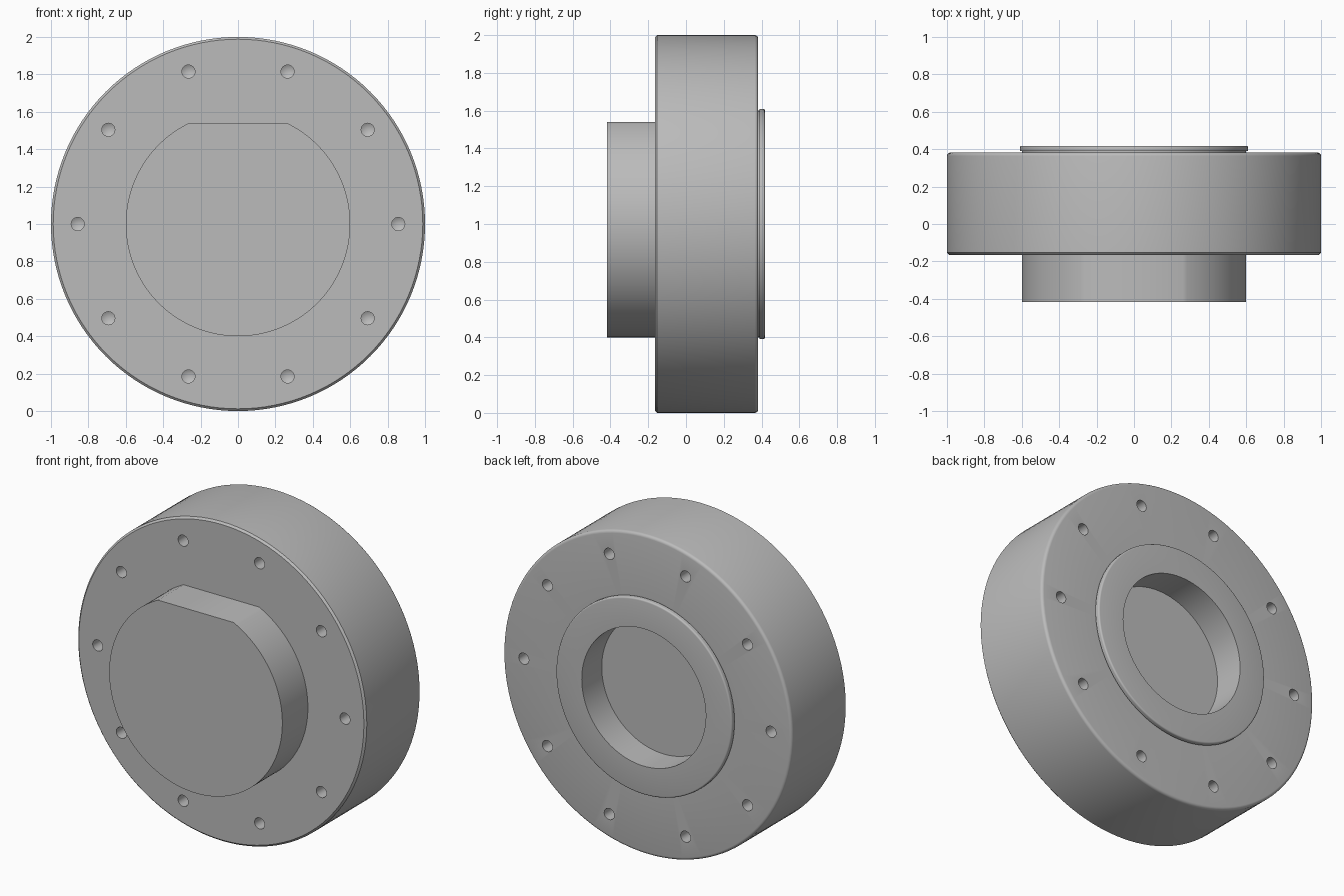
import bpy
import bmesh
from math import cos, sin, pi, radians, sqrt, asin
from mathutils import Matrix, Vector

if "Cube" in bpy.data.objects:
    bpy.data.objects.remove(bpy.data.objects["Cube"])

GREY = (0.5, 0.5, 0.5, 1)
metal = bpy.data.materials.new("plain_grey_metal")
metal.use_nodes = True
metal.diffuse_color = GREY
metal.node_tree.nodes["Principled BSDF"].inputs["Base Color"].default_value = GREY

CENTRE = Vector((0, 0, 1))
SEGMENTS = 128


def finish(name, bm):
    bmesh.ops.remove_doubles(bm, verts=bm.verts, dist=1e-5)
    bmesh.ops.recalc_face_normals(bm, faces=bm.faces)
    mesh = bpy.data.meshes.new(name)
    bm.to_mesh(mesh)
    bm.free()
    mesh.materials.append(metal)
    obj = bpy.data.objects.new(name, mesh)
    bpy.context.collection.objects.link(obj)
    return obj


def smooth(obj):
    bpy.ops.object.select_all(action="DESELECT")
    obj.select_set(True)
    bpy.context.view_layer.objects.active = obj
    bpy.ops.object.shade_smooth_by_angle(angle=radians(30))


def lathe(bm, profile, offset=(0, 0, 0), steps=SEGMENTS):
    """Revolve (radius, y) points about the y axis through the centre."""
    mid = CENTRE + Vector(offset)
    verts = [bm.verts.new(mid + Vector((r, y, 0))) for r, y in profile]
    edges = [bm.edges.new(pair) for pair in zip(verts, verts[1:])]
    bmesh.ops.spin(bm, geom=verts + edges, cent=mid, axis=(0, 1, 0),
                   angle=2 * pi, steps=steps, use_merge=True)


def fillet(radius, y, size, steps=4):
    """Rounded corner running from the rim to the back face."""
    return [(radius - size + size * cos(a), y - size + size * sin(a))
            for a in (i * pi / 2 / steps for i in range(steps + 1))]


# Main disc with chamfered front rim, rounded back rim, collar and recess
FRONT, BACK, END = -0.165, 0.382, 0.418
profile = [(0, FRONT), (0.988, FRONT), (1, FRONT + 0.012)]
profile += fillet(1, BACK, 0.018)
profile += [(0.6, BACK), (0.6, BACK + 0.008), (0.61, BACK + 0.008)]
profile += fillet(0.61, END, 0.01)
profile += [(0.43, END), (0.43, 0.22), (0, 0.22)]
bm = bmesh.new()
lathe(bm, profile)
disc = finish("flange_disc", bm)

# Ring of blind drilled holes on both faces
DRILL, DEPTH, TIP = 0.035, 0.09, 0.02
bm = bmesh.new()
for i in range(10):
    angle = i * pi / 5
    spot = (0.857 * cos(angle), 0, 0.857 * sin(angle))
    for face, way in ((FRONT, 1), (BACK, -1)):
        lathe(bm, [(0, face - way * 0.05), (DRILL, face - way * 0.05),
                   (DRILL, face + way * DEPTH),
                   (0, face + way * (DEPTH + TIP))], spot, 24)
drills = finish("hole_cutter", bm)
drills.hide_render = True
bpy.context.view_layer.objects.active = disc
cut = disc.modifiers.new("holes", "BOOLEAN")
cut.operation = "DIFFERENCE"
cut.solver = "EXACT"
cut.object = drills
bpy.ops.object.modifier_apply(modifier=cut.name)
bpy.data.objects.remove(drills)
smooth(disc)

# Front boss: round with a flat on top
RADIUS, FLAT = 0.6, 0.54
start = asin(FLAT / RADIUS)
sweep = 2 * pi - (pi - 2 * start)
bm = bmesh.new()
ring = []
for i in range(SEGMENTS + 1):
    a = pi - start + sweep * i / SEGMENTS
    ring.append(bm.verts.new(CENTRE + Vector((RADIUS * cos(a), -0.418, RADIUS * sin(a)))))
cap = bm.faces.new(ring)
out = bmesh.ops.extrude_face_region(bm, geom=[cap], use_keep_orig=True)
bmesh.ops.translate(bm, vec=(0, FRONT + 0.418, 0),
                    verts=[g for g in out["geom"] if isinstance(g, bmesh.types.BMVert)])
smooth(finish("front_boss", bm))
